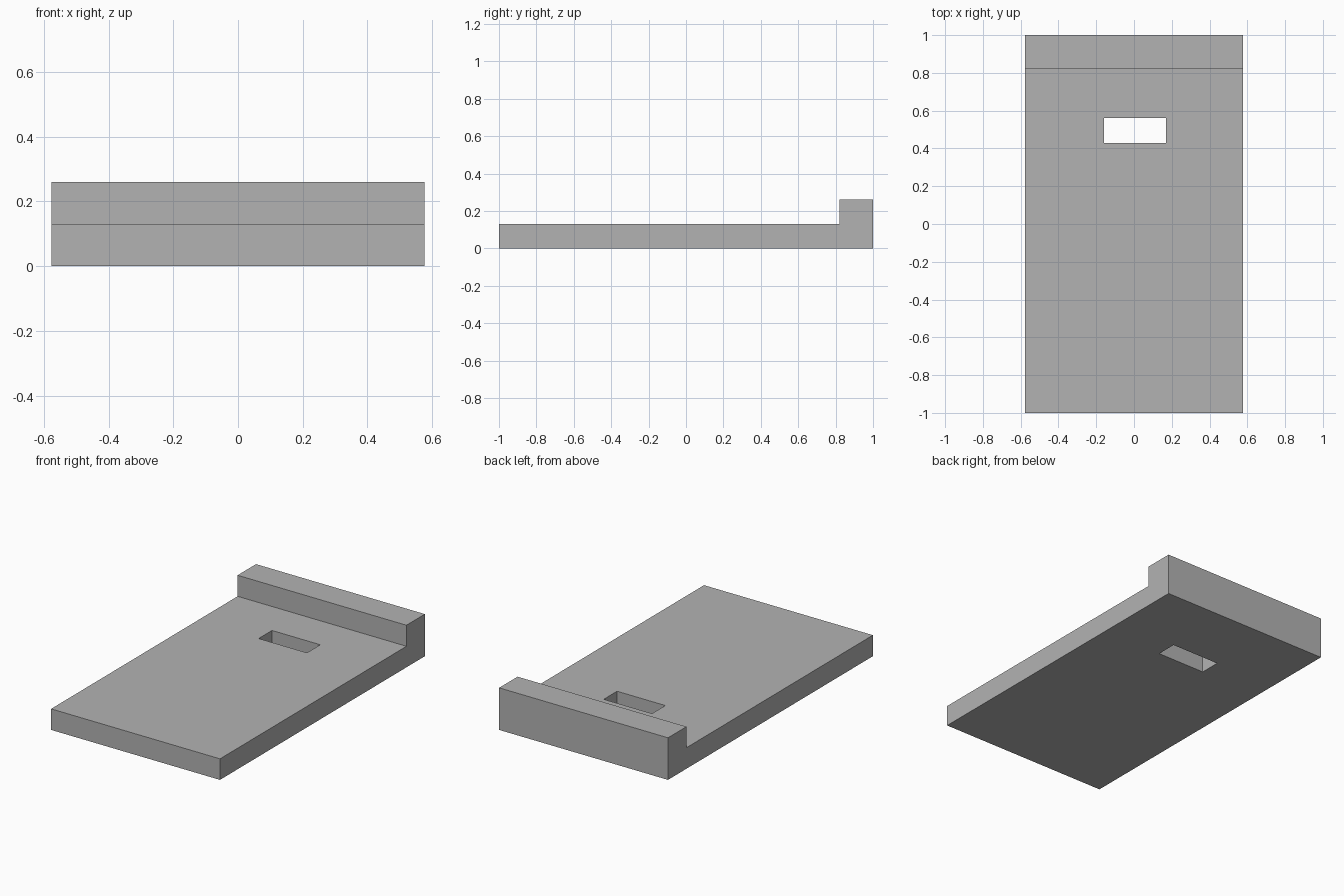
import bpy
import bmesh

WIDTH = 1.154

if "Cube" in bpy.data.objects:
    bpy.data.objects.remove(bpy.data.objects["Cube"], do_unlink=True)

grey = bpy.data.materials.new("plain_grey")
grey.use_nodes = True
colour = (0.45, 0.45, 0.45, 1)
grey.diffuse_color = colour
grey.node_tree.nodes["Principled BSDF"].inputs["Base Color"].default_value = colour


def extrude_profile(name, points, offset):
    """Extrude a closed outline along an offset into a solid object."""
    bm = bmesh.new()
    face = bm.faces.new([bm.verts.new(p) for p in points])
    result = bmesh.ops.extrude_face_region(bm, geom=[face], use_keep_orig=True)
    moved = [v for v in result["geom"] if isinstance(v, bmesh.types.BMVert)]
    bmesh.ops.translate(bm, verts=moved, vec=offset)
    bmesh.ops.recalc_face_normals(bm, faces=bm.faces)
    mesh = bpy.data.meshes.new(name)
    bm.to_mesh(mesh)
    bm.free()
    mesh.materials.append(grey)
    obj = bpy.data.objects.new(name, mesh)
    bpy.context.collection.objects.link(obj)
    return obj


# Flat plate with a raised lip along the back, one L-shaped profile
outline = [(-1, 0), (1, 0), (1, 0.26), (0.82, 0.26), (0.82, 0.13), (-1, 0.13)]
plate = extrude_profile(
    "lipped_plate", [(-WIDTH / 2, y, z) for y, z in outline], (WIDTH, 0, 0))

# Rectangular slot cut right through the plate near the lip
slot = [(-0.16, 0.43), (0.17, 0.43), (0.17, 0.56), (-0.16, 0.56)]
cutter = extrude_profile("slot_cutter", [(x, y, -0.1) for x, y in slot], (0, 0, 0.4))
cutter.hide_render = True

cut = plate.modifiers.new("slot", 'BOOLEAN')
cut.operation = 'DIFFERENCE'
cut.solver = 'EXACT'
cut.object = cutter
bpy.context.view_layer.objects.active = plate
bpy.ops.object.modifier_apply(modifier=cut.name)
bpy.data.objects.remove(cutter, do_unlink=True)
